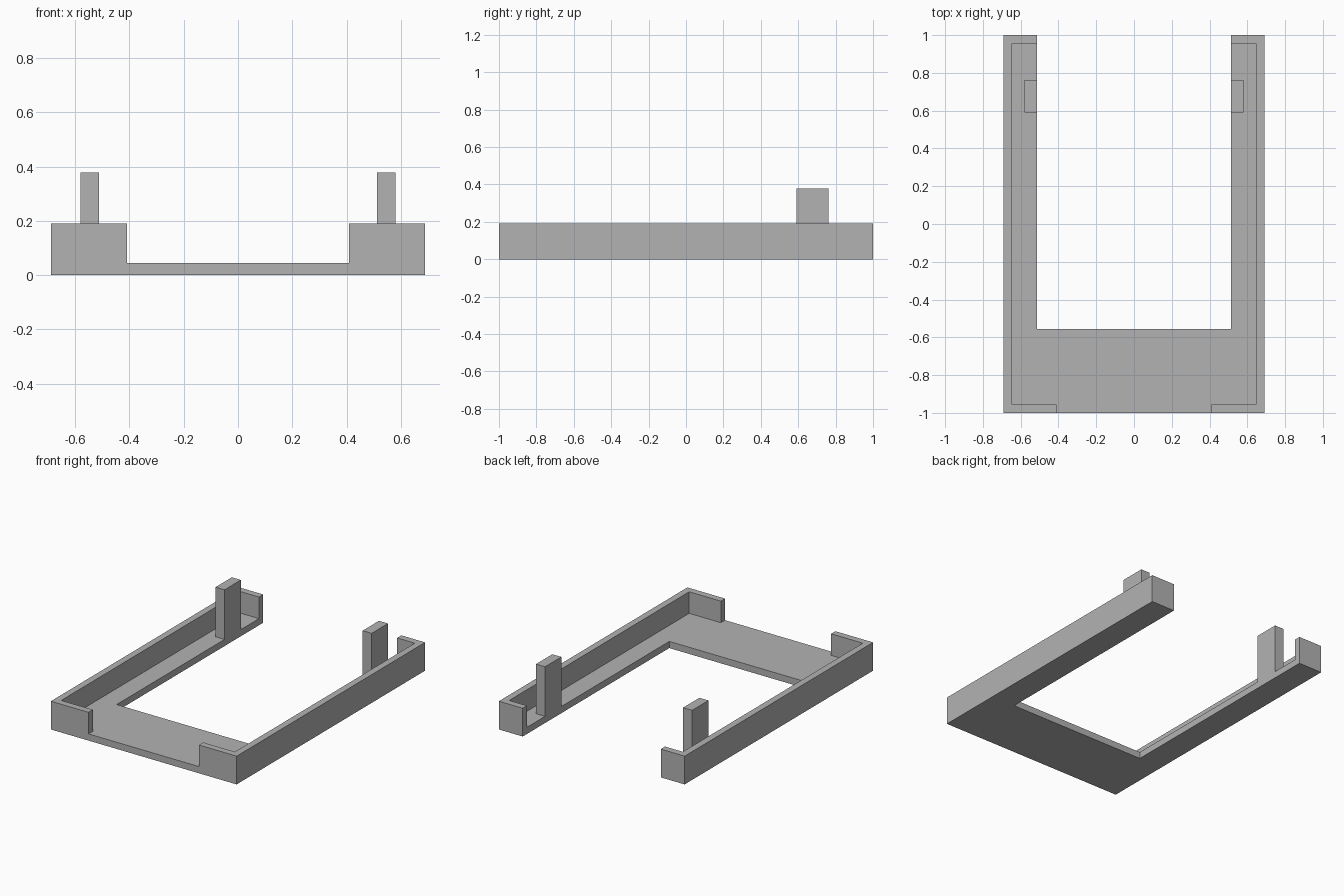
import bpy
import bmesh

cube = bpy.data.objects.get("Cube")
if cube:
    bpy.data.objects.remove(cube, do_unlink=True)

# Overall dimensions
HALF_W, HALF_L = 0.69, 1.0
INNER_X, FLOOR_Y = 0.513, -0.555
FLOOR_H, WALL_H, POST_H = 0.045, 0.19, 0.378
WALL = 0.045
FRONT_LIP_X = 0.41

grey = bpy.data.materials.new("plain_grey")
grey.use_nodes = True
grey.diffuse_color = (0.45, 0.45, 0.45, 1)
grey.node_tree.nodes["Principled BSDF"].inputs["Base Color"].default_value = grey.diffuse_color


def prism(name, outline, z0, z1):
    """Extrude a flat outline from z0 up to z1."""
    bm = bmesh.new()
    face = bm.faces.new([bm.verts.new((x, y, z0)) for x, y in outline])
    extruded = bmesh.ops.extrude_face_region(bm, geom=[face], use_keep_orig=True)
    for item in extruded["geom"]:
        if isinstance(item, bmesh.types.BMVert):
            item.co.z = z1
    bmesh.ops.recalc_face_normals(bm, faces=bm.faces)
    mesh = bpy.data.meshes.new(name)
    bm.to_mesh(mesh)
    bm.free()
    mesh.materials.append(grey)
    obj = bpy.data.objects.new(name, mesh)
    bpy.context.collection.objects.link(obj)
    return obj


# U-shaped floor, open at the back
half = [(HALF_W, -HALF_L), (HALF_W, HALF_L), (INNER_X, HALF_L), (INNER_X, FLOOR_Y)]
prism("floor", half + [(-x, y) for x, y in reversed(half)], 0, FLOOR_H)

# Side walls with a returning lip at each end, and the upright posts
wall = [
    (FRONT_LIP_X, -HALF_L), (HALF_W, -HALF_L), (HALF_W, HALF_L), (INNER_X, HALF_L),
    (INNER_X, HALF_L - WALL), (HALF_W - WALL, HALF_L - WALL),
    (HALF_W - WALL, WALL - HALF_L), (FRONT_LIP_X, WALL - HALF_L),
]
post = [(INNER_X, 0.59), (0.58, 0.59), (0.58, 0.763), (INNER_X, 0.763)]

for side, sign in (("left", 1), ("right", -1)):
    prism(side + "_wall", [(sign * x, y) for x, y in wall], FLOOR_H, WALL_H)
    prism(side + "_post", [(sign * x, y) for x, y in post], FLOOR_H, POST_H)
